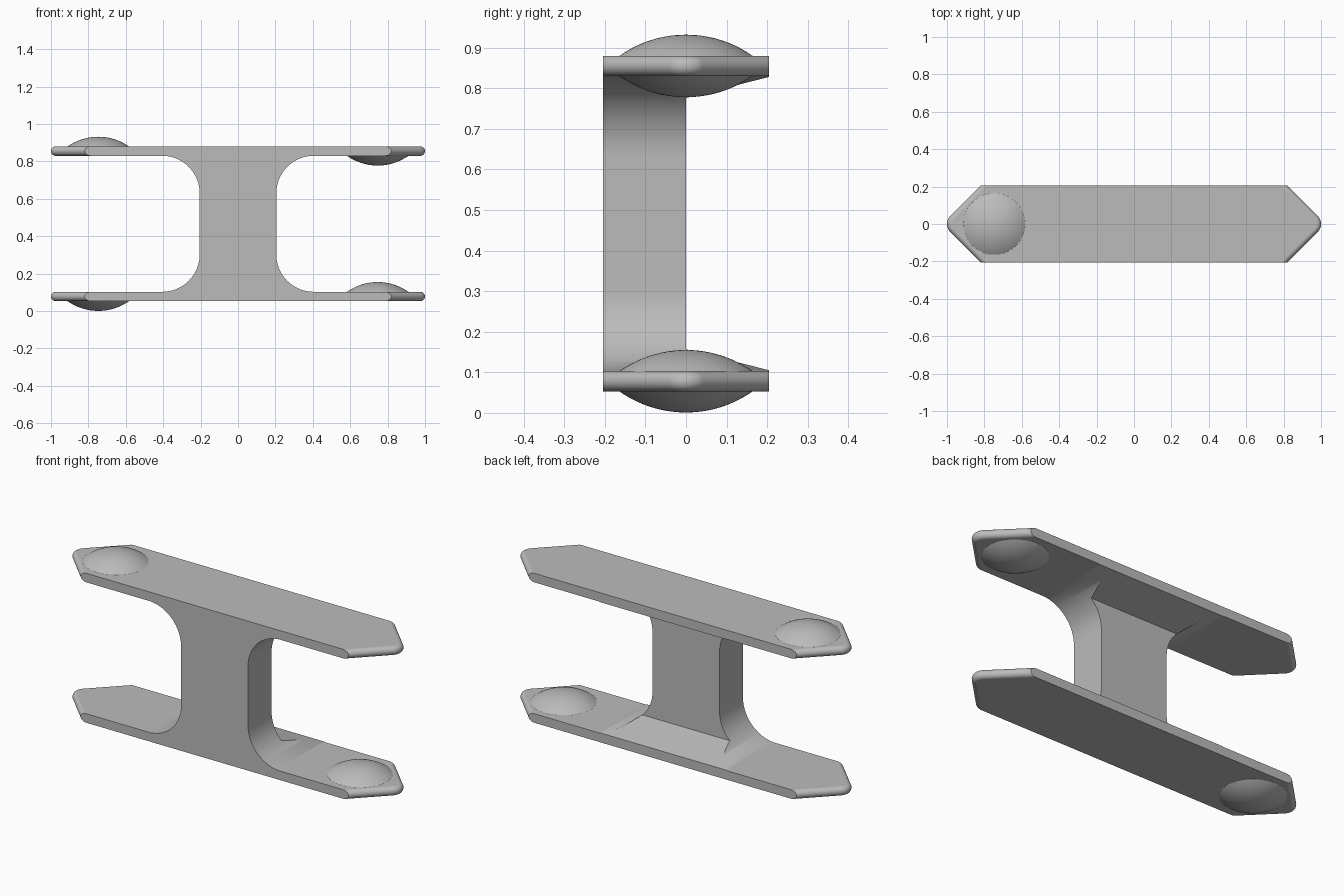
import bpy
import bmesh
from math import sin, cos, pi, radians
from mathutils import Matrix

cube = bpy.data.objects.get("Cube")
if cube:
    bpy.data.objects.remove(cube, do_unlink=True)

# Overall sizes
HALF_DEPTH = 0.205
LOW, HIGH = 0.103, 0.83        # facing surfaces of the two plates
THICK = 0.05
MID = (LOW + HIGH) / 2
WAIST, FILLET = 0.205, 0.2
TIP = 0.06                     # rounding of the pointed ends
DOME_R, DOME_H, DOME_X = 0.164, 0.052, 0.747

grey = bpy.data.materials.new("plain grey")
grey.use_nodes = True
grey.diffuse_color = (0.5, 0.5, 0.5, 1)
grey.node_tree.nodes["Principled BSDF"].inputs["Base Color"].default_value = grey.diffuse_color


def make_object(name, bm):
    bmesh.ops.recalc_face_normals(bm, faces=bm.faces)
    mesh = bpy.data.meshes.new(name)
    bm.to_mesh(mesh)
    bm.free()
    mesh.materials.append(grey)
    obj = bpy.data.objects.new(name, mesh)
    bpy.context.collection.objects.link(obj)
    return obj


def activate(obj):
    bpy.ops.object.select_all(action='DESELECT')
    obj.select_set(True)
    bpy.context.view_layer.objects.active = obj


def smooth(obj):
    activate(obj)
    bpy.ops.object.shade_smooth_by_angle(angle=radians(30))
    normals = obj.modifiers.new("Even normals", 'WEIGHTED_NORMAL')
    normals.keep_sharp = True


def loft(name, rings):
    """Skin a stack of matching closed outlines and cap both ends."""
    bm = bmesh.new()
    loops = [[bm.verts.new(p) for p in ring] for ring in rings]
    count = len(loops[0])
    for a, b in zip(loops, loops[1:]):
        for i in range(count):
            j = (i + 1) % count
            bm.faces.new((a[i], a[j], b[j], b[i]))
    bm.faces.new(loops[0])
    bm.faces.new(loops[-1])
    return make_object(name, bm)


def plate_outline(inset, z):
    """Long bar with pointed ends, inset only along the slanted ends."""
    radius = TIP - inset
    corner = 1 - TIP + radius * 2 ** 0.5 - HALF_DEPTH
    half = [(corner, -HALF_DEPTH)]
    for i in range(13):
        a = -pi / 4 + pi / 2 * i / 12
        half.append((1 - TIP + radius * cos(a), radius * sin(a)))
    half.append((corner, HALF_DEPTH))
    return [(x, y, z) for x, y in half] + [(-x, -y, z) for x, y in half]


def plate(name, z):
    r = THICK / 2
    angles = [-pi / 2 + pi * i / 14 for i in range(15)]
    smooth(loft(name, [plate_outline(r * (1 - cos(a)), z + r * sin(a)) for a in angles]))


plate("lower_plate", LOW - THICK / 2)
plate("upper_plate", HIGH + THICK / 2)

# Waisted column with filleted feet, full depth
quarter = []
for i in range(21):
    a = pi / 2 * i / 20
    quarter.append((WAIST + FILLET * (1 - sin(a)), LOW + FILLET * (1 - cos(a))))
right_side = quarter + [(x, 2 * MID - z) for x, z in reversed(quarter)]
outline = right_side + [(-x, z) for x, z in reversed(right_side)]
column = loft("column", [[(x, y, z) for x, z in outline] for y in (-HALF_DEPTH, HALF_DEPTH)])

# Pocket behind the column, leaving sloping feet against the plates
foot_in, foot_out = 0.157, 0.053
pocket = [(0, foot_in), (2 * HALF_DEPTH, foot_out),
          (2 * HALF_DEPTH, 2 * MID - foot_out), (0, 2 * MID - foot_in)]
cutter = loft("pocket_cutter", [[(x, y, z) for y, z in pocket] for x in (-0.6, 0.6)])
cutter.hide_render = True
cut = column.modifiers.new("Pocket", 'BOOLEAN')
cut.operation = 'DIFFERENCE'
cut.solver = 'EXACT'
cut.object = cutter
activate(column)
bpy.ops.object.modifier_apply(modifier=cut.name)
bpy.data.objects.remove(cutter, do_unlink=True)
smooth(column)


def dome(name, x, z, up):
    """Shallow spherical cap resting on a plate surface."""
    radius = (DOME_R ** 2 + DOME_H ** 2) / (2 * DOME_H)
    bm = bmesh.new()
    bmesh.ops.create_uvsphere(bm, u_segments=64, v_segments=72, radius=radius)
    bmesh.ops.translate(bm, verts=bm.verts, vec=(0, 0, DOME_H - radius))
    bmesh.ops.bisect_plane(bm, geom=bm.verts[:] + bm.edges[:] + bm.faces[:],
                           plane_co=(0, 0, 0), plane_no=(0, 0, 1), clear_inner=True)
    rim = [e for e in bm.edges if e.is_boundary]
    bmesh.ops.contextual_create(bm, geom=rim)
    turn = Matrix.Rotation(0 if up else pi, 4, 'X')
    bmesh.ops.transform(bm, matrix=Matrix.Translation((x, 0, z)) @ turn, verts=bm.verts)
    smooth(make_object(name, bm))


dome("upper_plate_top_dome", -DOME_X, HIGH + THICK, True)
dome("upper_plate_under_dome", DOME_X, HIGH, False)
dome("lower_plate_top_dome", DOME_X, LOW, True)
dome("lower_plate_under_dome", -DOME_X, LOW - THICK, False)
